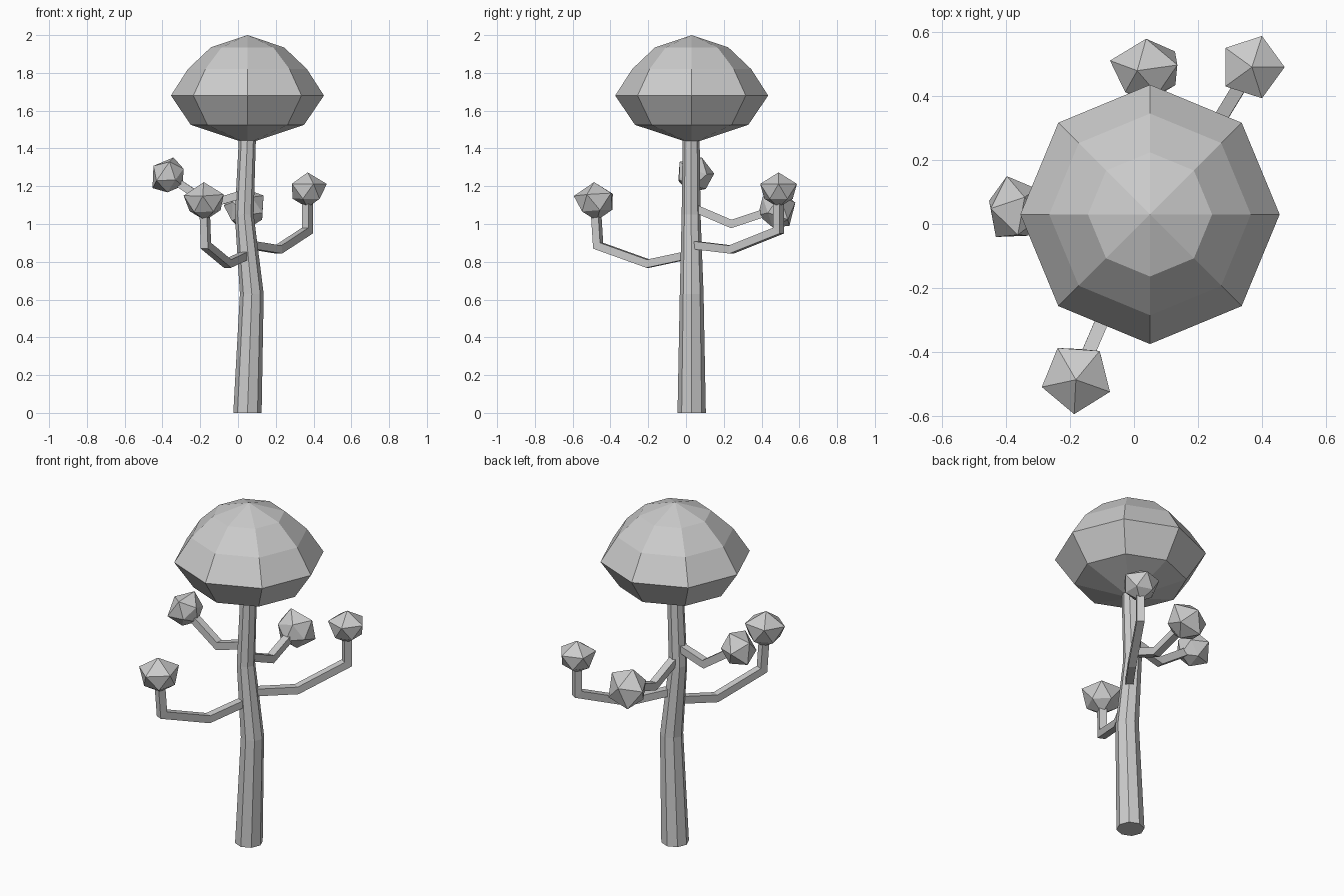
import bpy
from math import cos, sin, pi, radians
from mathutils import Vector

if "Cube" in bpy.data.objects:
    bpy.data.objects.remove(bpy.data.objects["Cube"])

UP = Vector((0, 0, 1))


def make_object(name, rings, start_tip=None, end_tip=None):
    """Skin equal-sized rings of points; close ends with a tip or a cap."""
    n = len(rings[0])
    verts = [p for ring in rings for p in ring]
    faces = []
    for k in range(len(rings) - 1):
        a, b = k * n, (k + 1) * n
        for i in range(n):
            j = (i + 1) % n
            faces.append((a + i, a + j, b + j, b + i))
    last = (len(rings) - 1) * n
    if start_tip is None:
        faces.append(tuple(reversed(range(n))))
    else:
        verts.append(start_tip)
        faces += [((i + 1) % n, i, len(verts) - 1) for i in range(n)]
    if end_tip is None:
        faces.append(tuple(range(last, last + n)))
    else:
        verts.append(end_tip)
        faces += [(last + i, last + (i + 1) % n, len(verts) - 1) for i in range(n)]
    mesh = bpy.data.meshes.new(name)
    mesh.from_pydata([tuple(v) for v in verts], [], faces)
    obj = bpy.data.objects.new(name, mesh)
    bpy.context.collection.objects.link(obj)
    return obj


def level_ring(x, y, z, r, n=8):
    return [Vector((x + r * cos(2 * pi * i / n), y + r * sin(2 * pi * i / n), z))
            for i in range(n)]


def branch(name, points, half):
    """Square bar along a path lying in one upright plane, with mitred elbows."""
    pts = [Vector(p) for p in points]
    run = pts[-1] - pts[0]
    side = Vector((run.y, -run.x, 0)).normalized()
    dirs = [(b - a).normalized() for a, b in zip(pts, pts[1:])]
    rings = []
    for i, p in enumerate(pts):
        d0, d1 = dirs[max(i - 1, 0)], dirs[min(i, len(dirs) - 1)]
        t = (d0 + d1).normalized()
        lift = side.cross(t).normalized() * half / max(t.dot(d1), 0.5)
        s = side * half
        rings.append([p + s + lift, p - s + lift, p - s - lift, p + s - lift])
    rings = [ring[::-1] for ring in rings]
    obj = make_object(name, rings)
    return obj, dirs[-1]


def leaf_ball(name, centre, axis, s, turn):
    """Twenty-sided ball, slightly narrower toward the branch."""
    c = Vector(centre)
    q = UP.rotation_difference(axis)

    def ring(r, h, offset):
        return [c + q @ Vector((r * s * cos(offset + i * 2 * pi / 5),
                                r * s * sin(offset + i * 2 * pi / 5), h * s))
                for i in range(5)]

    low = ring(0.85, -0.5, turn - pi / 5)
    high = ring(1.1, 0.35, turn)
    obj = make_object(name, [low, high],
                      c + q @ Vector((0, 0, -s)), c + q @ Vector((0, 0, s)))
    # split the twisted band into triangles along its short diagonals
    faces = [tuple(p.vertices) for p in obj.data.polygons]
    verts = [tuple(v.co) for v in obj.data.vertices]
    tris = []
    for f in faces:
        if len(f) == 4:
            a, b, t, u = f
            tris += [(a, b, u), (b, t, u)]
        else:
            tris.append(f)
    obj.data.clear_geometry()
    obj.data.from_pydata(verts, [], tris)


# Trunk: gently bent octagonal column
trunk = [(0.05, 0.03, 0, 0.075), (0.073, 0.03, 0.63, 0.063),
         (0.033, 0.027, 1.05, 0.05), (0.05, 0.027, 1.46, 0.045)]
make_object("trunk", [level_ring(*t) for t in trunk])

# Crown: eight-sided dome with a tapered underside
crown = [(1.44, 0.045), (1.525, 0.30), (1.68, 0.405), (1.82, 0.315), (1.935, 0.194)]
make_object("crown", [level_ring(0.05, 0.03, z, r) for z, r in crown],
            end_tip=Vector((0.05, 0.03, 2.0)))

# Branches: path ending at the ball centre, ball size, ball turn
branches = {
    "front": ([(0.04, 0.01, 0.835), (-0.055, -0.2, 0.79), (-0.17, -0.465, 0.885),
               (-0.178, -0.48, 1.12)], 0.102, radians(50)),
    "right": ([(0.06, 0.03, 0.89), (0.215, 0.24, 0.865), (0.367, 0.49, 0.965),
               (0.368, 0.49, 1.18)], 0.093, 0),
    "left": ([(0.03, 0.03, 1.16), (-0.15, 0.035, 1.105), (-0.37, 0.045, 1.255)],
             0.094, radians(20)),
    "back": ([(0.04, 0.03, 1.09), (0.045, 0.24, 1.0), (0.04, 0.48, 1.08)],
             0.104, radians(40)),
}
for side_name, (path, size, turn) in branches.items():
    _, axis = branch(side_name + "_branch", path, 0.021)
    leaf_ball(side_name + "_leaf_ball", path[-1], axis, size, turn)

# Consistent outward normals on every part
import bmesh
for obj in bpy.context.collection.objects:
    bm = bmesh.new()
    bm.from_mesh(obj.data)
    bmesh.ops.recalc_face_normals(bm, faces=bm.faces)
    bm.to_mesh(obj.data)
    bm.free()
